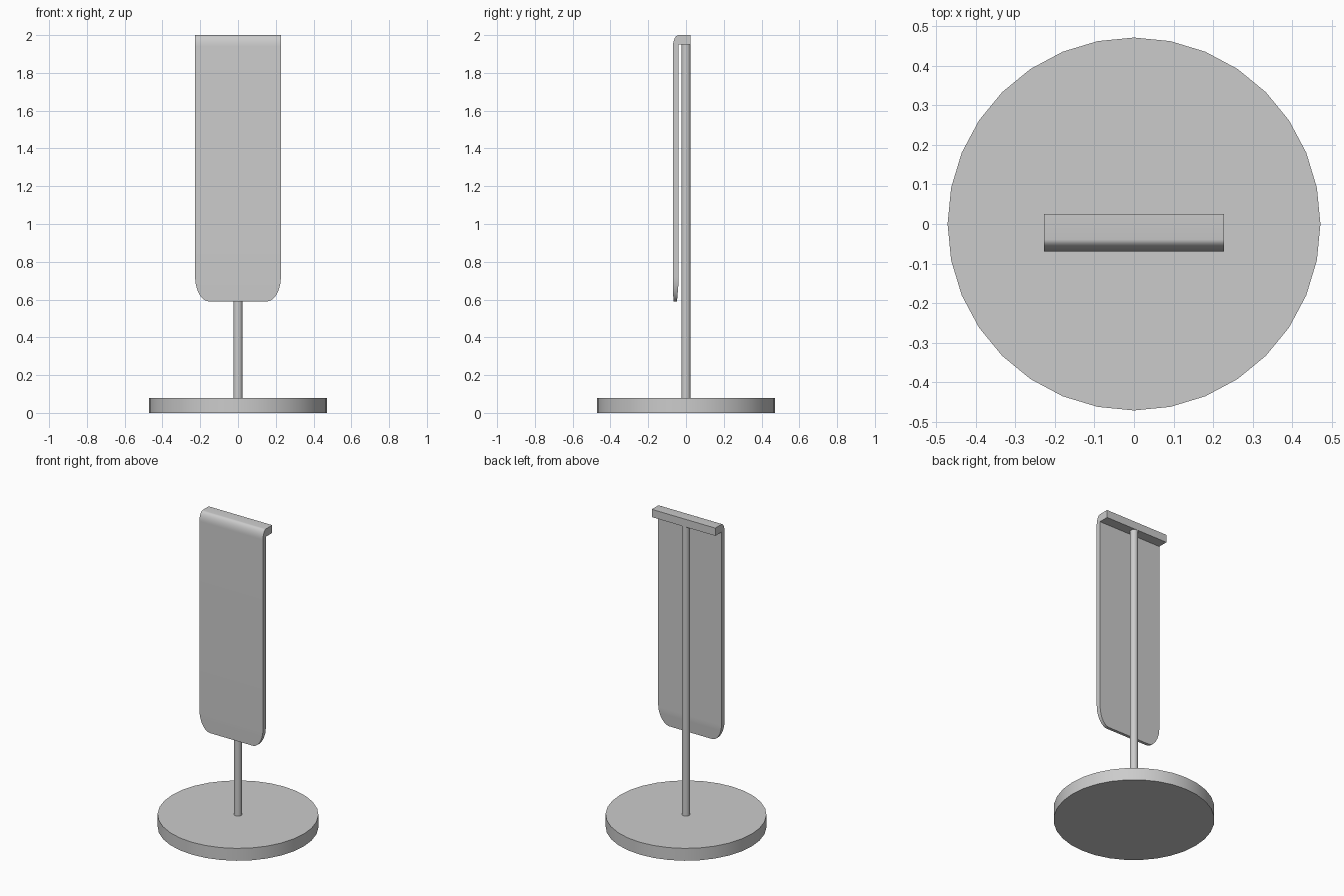
import bpy, bmesh, math

cube = bpy.data.objects.get("Cube")
if cube:
    bpy.data.objects.remove(cube)

grey = bpy.data.materials.new("light_grey")
grey.use_nodes = True
colour = (0.6, 0.6, 0.6, 1)
grey.diffuse_color = colour
grey.node_tree.nodes["Principled BSDF"].inputs["Base Color"].default_value = colour


def finish(obj, angle):
    obj.data.materials.append(grey)
    bpy.ops.object.select_all(action="DESELECT")
    obj.select_set(True)
    bpy.context.view_layer.objects.active = obj
    bpy.ops.object.shade_smooth_by_angle(angle=math.radians(angle))


def cylinder(name, radius, bottom, top, sides):
    bpy.ops.mesh.primitive_cylinder_add(vertices=sides, radius=radius, depth=top - bottom,
                                        location=(0, 0, (bottom + top) / 2))
    obj = bpy.context.object
    obj.name = name
    finish(obj, 30)


# Round base and upright pole
cylinder("base", 0.471, 0, 0.08, 32)
cylinder("pole", 0.024, 0.08, 1.95, 32)

# Panel cross-sections: half width, front point (y, z), back point (y, z)
half, front, back, rear = 0.227, -0.069, -0.04, 0.025
steps = 10
rows = []
for i in range(steps + 1):                      # rounded, slightly thinned lower end
    a = math.pi / 2 * (1 - i / steps)
    z = 0.72 - 0.13 * math.sin(a)
    thin = max(0, math.sin(a) - 0.3)
    rows.append((half - 0.076 * (1 - math.cos(a)),
                 (front + 0.003 * thin, z), (back - 0.011 * thin, z)))
bend_y, bend_z = 0.03, 0.06
for i in range(steps + 1):                      # bend over the top
    a = math.pi / 2 * i / steps
    outer = (front + bend_y * (1 - math.cos(a)), 2 - bend_z + bend_z * math.sin(a))
    inner = (back, min(outer[1], 1.95)) if i < steps else (back, 1.95)
    rows.append((half, outer, inner))
rows.append((half, (rear, 2), (rear, 1.95)))    # rear lip

# Loft the sections into one closed panel
bm = bmesh.new()
rings = []
for w, (yo, zo), (yi, zi) in rows:
    rings.append([bm.verts.new(p) for p in
                  ((-w, yo, zo), (w, yo, zo), (w, yi, zi), (-w, yi, zi))])
for low, high in zip(rings, rings[1:]):
    for k in range(4):
        n = (k + 1) % 4
        bm.faces.new((low[k], low[n], high[n], high[k]))
bm.faces.new(rings[0])
bm.faces.new(rings[-1])
bmesh.ops.remove_doubles(bm, verts=bm.verts, dist=0.0001)
bmesh.ops.recalc_face_normals(bm, faces=bm.faces)
mesh = bpy.data.meshes.new("hanging_panel")
bm.to_mesh(mesh)
bm.free()
panel = bpy.data.objects.new("hanging_panel", mesh)
bpy.context.collection.objects.link(panel)
finish(panel, 35)
